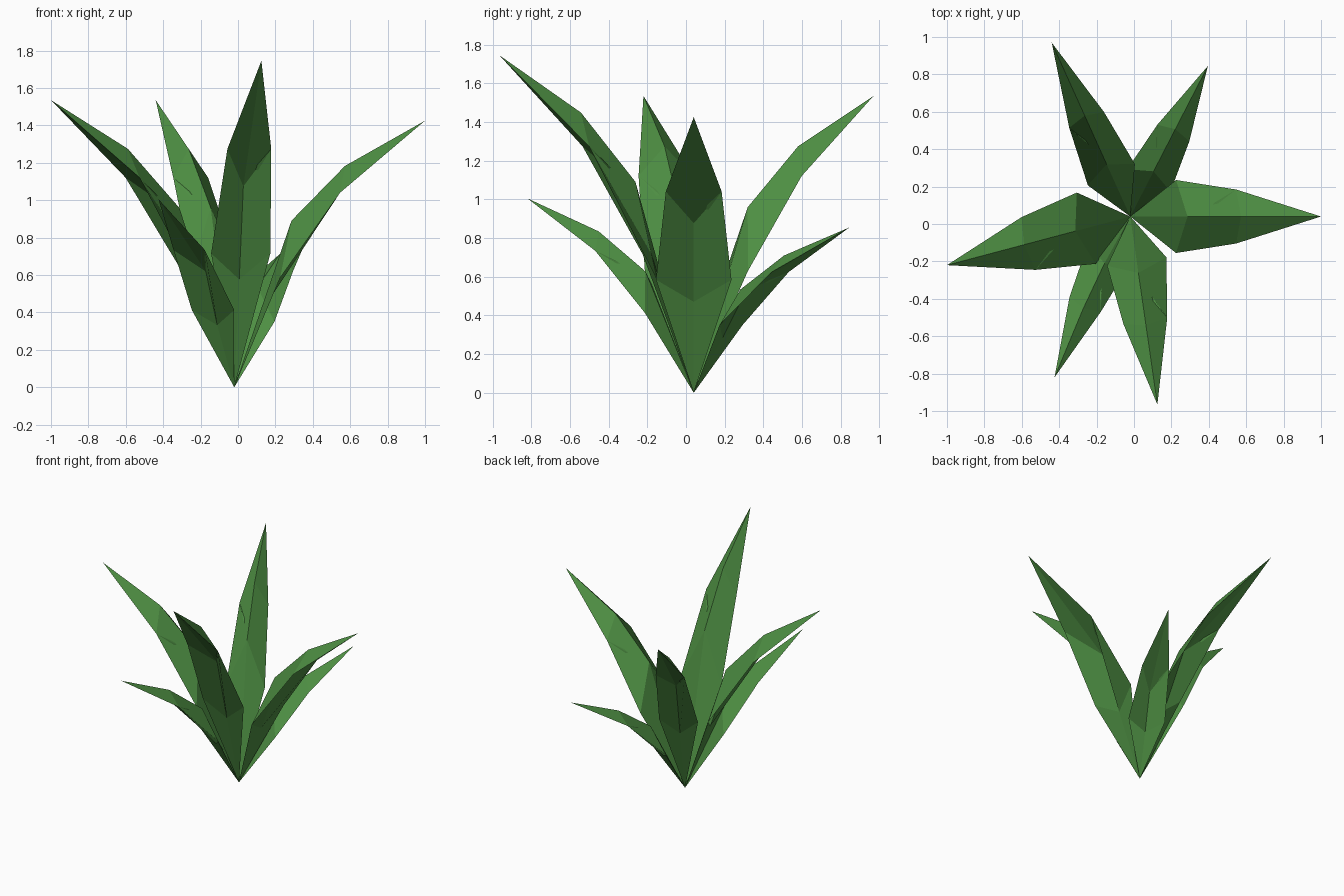
import bpy, bmesh
from mathutils import Vector

if "Cube" in bpy.data.objects:
    bpy.data.objects.remove(bpy.data.objects["Cube"])

BASE = Vector((-0.02, 0.04, 0.0))

green = bpy.data.materials.new("leaf_green")
green.diffuse_color = (0.075, 0.27, 0.055, 1)
green.use_nodes = True
green.node_tree.nodes["Principled BSDF"].inputs["Base Color"].default_value = green.diffuse_color

# Leaf stations as fractions of reach and height: edge, upper ridge, lower keel, width factor
STATIONS = [((0.24, 0.41), (0.30, 0.625), (0.185, 0.33), 1.0),
            ((0.555, 0.73), (0.58, 0.83), (0.335, 0.615), 0.74)]


def leaf(name, tip, width, shift=0.0):
    """Folded, tapering leaf from the shared root to its tip."""
    tip = Vector(tip)
    out = Vector((tip.x - BASE.x, tip.y - BASE.y, 0))
    rise = tip.z - BASE.z
    side = Vector((-out.y, out.x, 0)).normalized()

    def at(p, s=0):
        return BASE + out * p[0] + Vector((0, 0, rise * p[1])) + side * (s + shift)

    bm = bmesh.new()
    root, end = bm.verts.new(BASE), bm.verts.new(tip)
    rings = []
    for edge, ridge, keel, k in STATIONS:
        w = width * k
        rings.append([bm.verts.new(c) for c in
                      (at(edge, w), at(ridge), at(edge, -w), at(keel))])
    a, b = rings
    for i in range(4):
        j = (i + 1) % 4
        bm.faces.new((root, a[i], a[j]))
        bm.faces.new((a[i], b[i], b[j], a[j]))
        bm.faces.new((b[i], end, b[j]))
    bmesh.ops.recalc_face_normals(bm, faces=bm.faces)
    mesh = bpy.data.meshes.new(name)
    bm.to_mesh(mesh)
    bm.free()
    mesh.materials.append(green)
    bpy.context.collection.objects.link(bpy.data.objects.new(name, mesh))


# Six leaves fanned around the root
leaf("leaf_right", (1.0, 0.04, 1.425), 0.195)
leaf("leaf_back_right", (0.395, 0.845, 0.855), 0.13)
leaf("leaf_back_left", (-0.44, 0.97, 1.535), 0.138)
leaf("leaf_left", (-1.0, -0.22, 1.535), 0.197)
leaf("leaf_front_left", (-0.425, -0.82, 1.005), 0.125, -0.018)
leaf("leaf_front", (0.125, -0.965, 1.745), 0.16)
